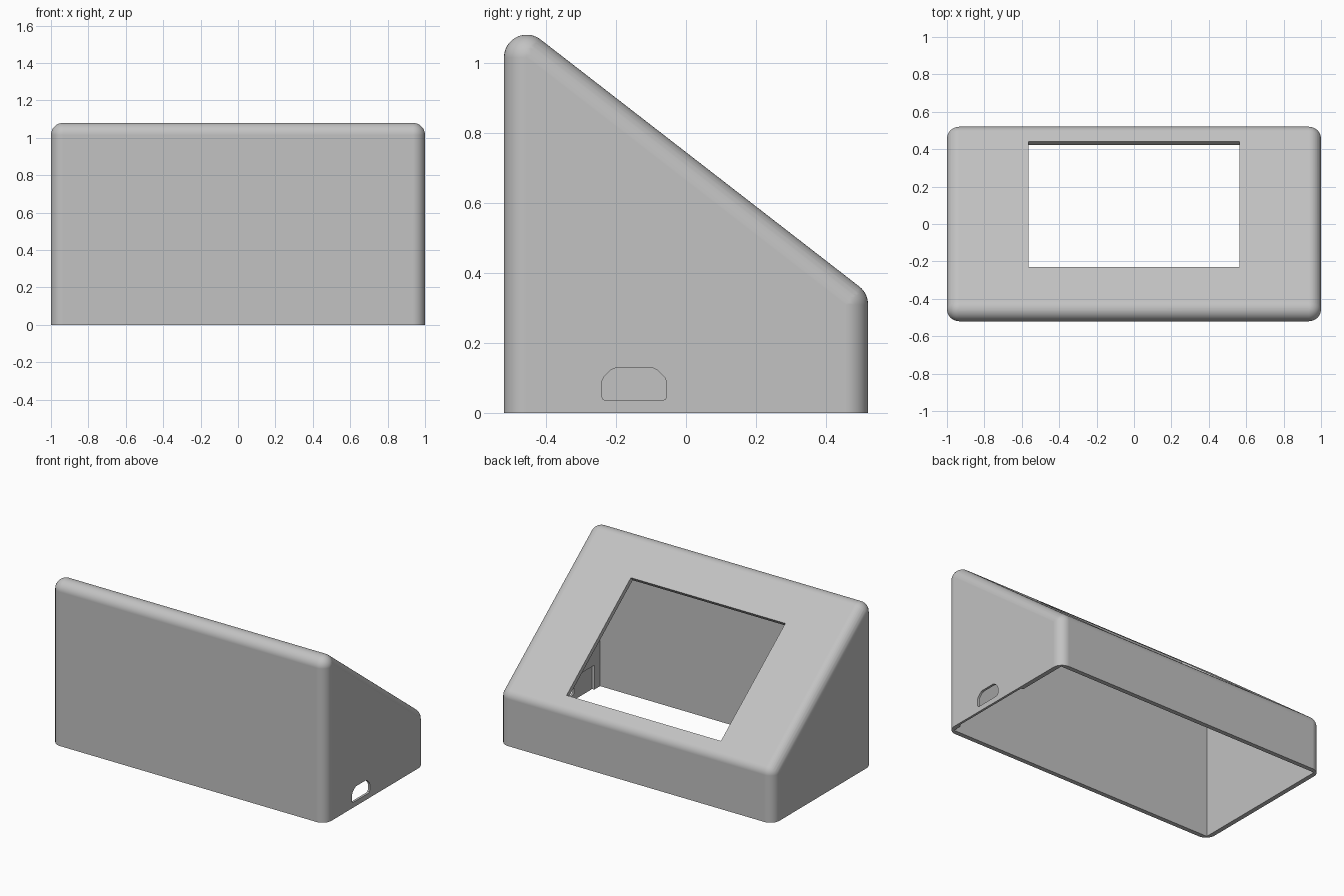
import bpy, bmesh, math
from mathutils import Vector, Matrix

cube = bpy.data.objects.get("Cube")
if cube:
    bpy.data.objects.remove(cube, do_unlink=True)

RADIUS, WALL = 0.065, 0.03
HALF_X, HALF_Y = 1.0, 0.52
PEAK_Z = 1.08
SLOPE = math.atan(0.775)
cx, cy = HALF_X - RADIUS, HALF_Y - RADIUS      # fillet centres
z_front = PEAK_Z - RADIUS
z_back = z_front - 2 * cy * math.tan(SLOPE)

grey = bpy.data.materials.new("plain grey")
grey.use_nodes = True
colour = (0.54, 0.54, 0.54, 1)
grey.diffuse_color = colour
grey.node_tree.nodes["Principled BSDF"].inputs["Base Color"].default_value = colour


def make_object(name, bm):
    bmesh.ops.recalc_face_normals(bm, faces=bm.faces)
    mesh = bpy.data.meshes.new(name)
    bm.to_mesh(mesh)
    bm.free()
    mesh.materials.append(grey)
    obj = bpy.data.objects.new(name, mesh)
    bpy.context.collection.objects.link(obj)
    return obj


def prism(name, profile, x0, x1):
    """Extrude a (y, z) profile along x."""
    bm = bmesh.new()
    face = bm.faces.new([bm.verts.new((x0, y, z)) for y, z in profile])
    side = bmesh.ops.extrude_face_region(bm, geom=[face])["geom"]
    verts = [v for v in side if isinstance(v, bmesh.types.BMVert)]
    bmesh.ops.translate(bm, verts=verts, vec=(x1 - x0, 0, 0))
    return make_object(name, bm)


def cut(target, cutter):
    """Subtract a cutter, then discard it."""
    mod = target.modifiers.new("cut", "BOOLEAN")
    mod.operation, mod.solver, mod.object = "DIFFERENCE", "EXACT", cutter
    bpy.context.view_layer.objects.active = target
    bpy.ops.object.modifier_apply(modifier=mod.name)
    bpy.data.objects.remove(cutter, do_unlink=True)


# Outer wedge: hull around a ball in each upper corner and a disc at each foot
bm = bmesh.new()
for x in (-cx, cx):
    for y, z in ((-cy, z_front), (cy, z_back)):
        bmesh.ops.create_uvsphere(bm, u_segments=32, v_segments=32, radius=RADIUS,
                                  matrix=Matrix.Translation((x, y, z)))
        bmesh.ops.create_circle(bm, segments=32, radius=RADIUS,
                                matrix=Matrix.Translation((x, y, 0)))
points = [v.co.copy() for v in bm.verts]
bm.free()
bm = bmesh.new()
for p in points:
    bm.verts.new(p)
hull = bmesh.ops.convex_hull(bm, input=bm.verts)
loose = [v for v in bm.verts if not v.link_faces]
bmesh.ops.delete(bm, geom=loose, context="VERTS")
bmesh.ops.dissolve_limit(bm, angle_limit=math.radians(0.5),
                         verts=bm.verts, edges=bm.edges)
shell = make_object("enclosure_shell", bm)

# Hollow interior, open underneath, rounded only along the ridge
inner_r = RADIUS - WALL
start = math.pi / 2 - SLOPE
inner_y = HALF_Y - WALL
ridge = []
for i in range(9):
    a = start + (math.pi - start) * i / 8
    ridge.append((-cy + inner_r * math.cos(a), z_front + inner_r * math.sin(a)))
low_z = ridge[0][1] - math.tan(SLOPE) * (inner_y - ridge[0][0])
profile = [(-inner_y, -0.1), (inner_y, -0.1), (inner_y, low_z)] + ridge
cut(shell, prism("interior_cutter", profile, -HALF_X + WALL, HALF_X - WALL))

# Screen window cut square to the sloping panel
bm = bmesh.new()
bmesh.ops.create_cube(bm, size=1)
bmesh.ops.scale(bm, verts=bm.verts, vec=(1.126, 0.67 / math.cos(SLOPE), 0.2))
window = make_object("window_cutter", bm)
normal = Vector((0, math.sin(SLOPE), math.cos(SLOPE)))
surface = Vector((0, -cy, z_front)) + normal * RADIUS
mid_y = 0.105
mid_z = surface.z - math.tan(SLOPE) * (mid_y - surface.y)
window.data.transform(Matrix.Translation((0, mid_y, mid_z)) @ Matrix.Rotation(-SLOPE, 4, "X"))
cut(shell, window)

# Thinned pocket inside the left wall, around the port
pocket = [(-0.43, -0.1), (0.14, -0.1), (0.14, 0.16), (-0.43, 0.16)]
cut(shell, prism("pocket_cutter", pocket, 0.95, 0.985))

# Cable port: half outline mirrored about its centre
half = [(0.08, 0.035), (0.089, 0.039), (0.093, 0.048), (0.093, 0.088),
        (0.087, 0.102), (0.067, 0.122), (0.05, 0.13)]
port = [(-0.148 + y, z) for y, z in half] + [(-0.148 - y, z) for y, z in reversed(half)]
cut(shell, prism("port_cutter", port, 0.9, 1.1))

# Smooth fillets, flat panels
bpy.ops.object.select_all(action="DESELECT")
shell.select_set(True)
bpy.context.view_layer.objects.active = shell
bpy.ops.object.shade_smooth_by_angle(angle=math.radians(30))
weighted = shell.modifiers.new("flat panels", "WEIGHTED_NORMAL")
weighted.keep_sharp = True
